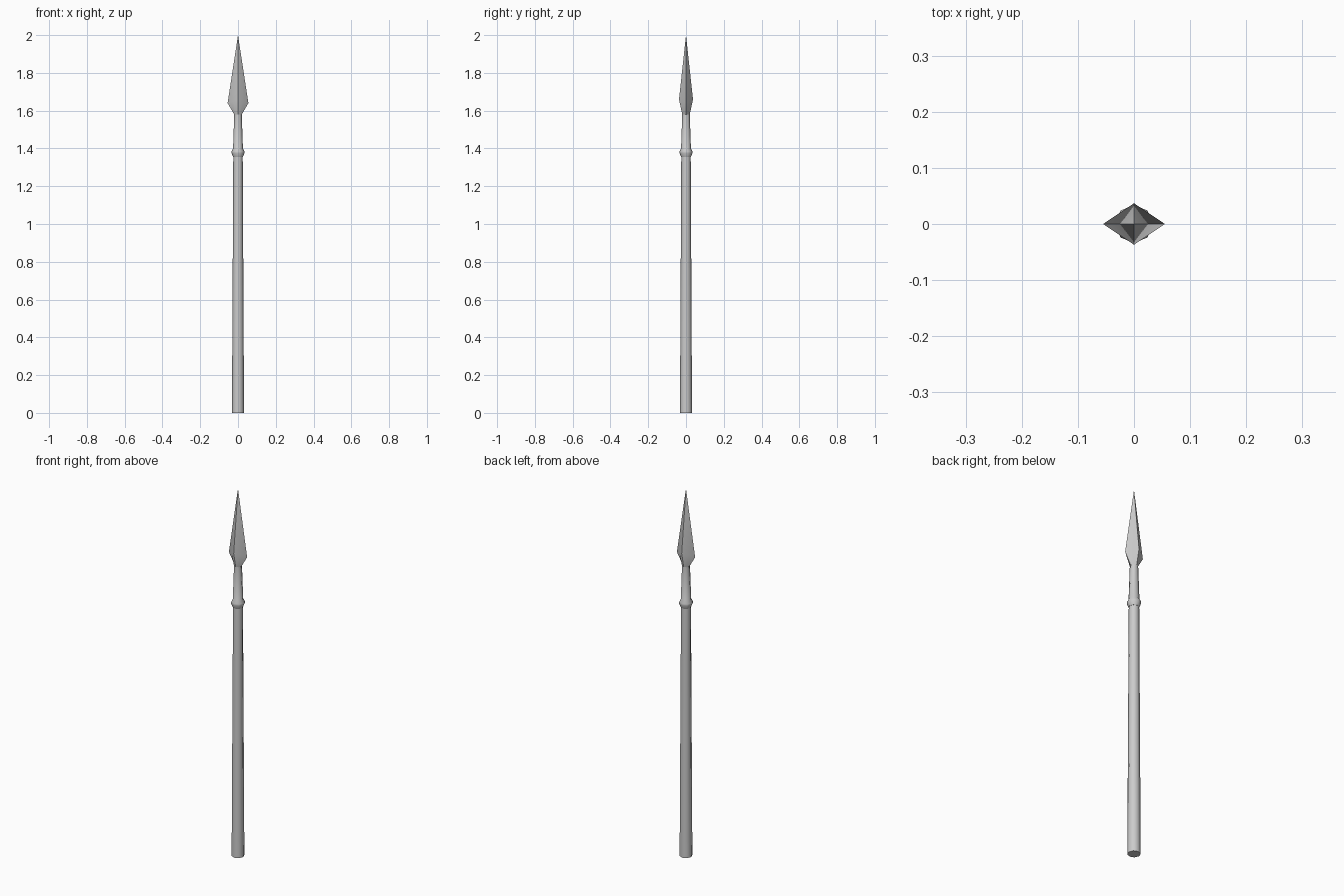
import bpy, bmesh, math

if "Cube" in bpy.data.objects:
    bpy.data.objects.remove(bpy.data.objects["Cube"])

SIDES = 8

def ring(radius, z):
    """Octagon with corners on the x and y axes."""
    return [(radius * math.cos(i * math.tau / SIDES),
             radius * math.sin(i * math.tau / SIDES), z) for i in range(SIDES)]

def diamond(half_x, half_y, z_side, z_ridge):
    """Eight-point diamond whose ridge sits higher than its side corners."""
    corners = [(half_x, 0, z_side), (0, half_y, z_ridge),
               (-half_x, 0, z_side), (0, -half_y, z_ridge)]
    points = []
    for a, b in zip(corners, corners[1:] + corners[:1]):
        points += [a, tuple((p + q) / 2 for p, q in zip(a, b))]
    return points

def loft(name, rings, tip=None, angle=50):
    bm = bmesh.new()
    loops = [[bm.verts.new(p) for p in r] for r in rings]
    for low, high in zip(loops, loops[1:]):
        for i in range(SIDES):
            j = (i + 1) % SIDES
            bm.faces.new((low[i], low[j], high[j], high[i]))
    bm.faces.new(loops[0][::-1])
    if tip:
        apex = bm.verts.new(tip)
        for i in range(SIDES):
            bm.faces.new((loops[-1][i], loops[-1][(i + 1) % SIDES], apex))
    else:
        bm.faces.new(loops[-1])
    bmesh.ops.recalc_face_normals(bm, faces=bm.faces)
    mesh = bpy.data.meshes.new(name)
    bm.to_mesh(mesh)
    bm.free()
    obj = bpy.data.objects.new(name, mesh)
    bpy.context.collection.objects.link(obj)
    bpy.ops.object.select_all(action='DESELECT')
    obj.select_set(True)
    bpy.context.view_layer.objects.active = obj
    bpy.ops.object.shade_smooth_by_angle(angle=math.radians(angle))
    return obj

# Tapered wooden pole
loft("shaft", [ring(0.032, 0), ring(0.025, 1.36)])

# Flared collar and narrowing neck
loft("collar_and_socket", [ring(0.026, 1.355), ring(0.034, 1.375), ring(0.034, 1.385),
                           ring(0.026, 1.40), ring(0.020, 1.58)])

# Diamond-section blade
loft("blade", [ring(0.020, 1.58), diamond(0.055, 0.037, 1.64, 1.66)],
     tip=(0, 0, 2.0), angle=30)
